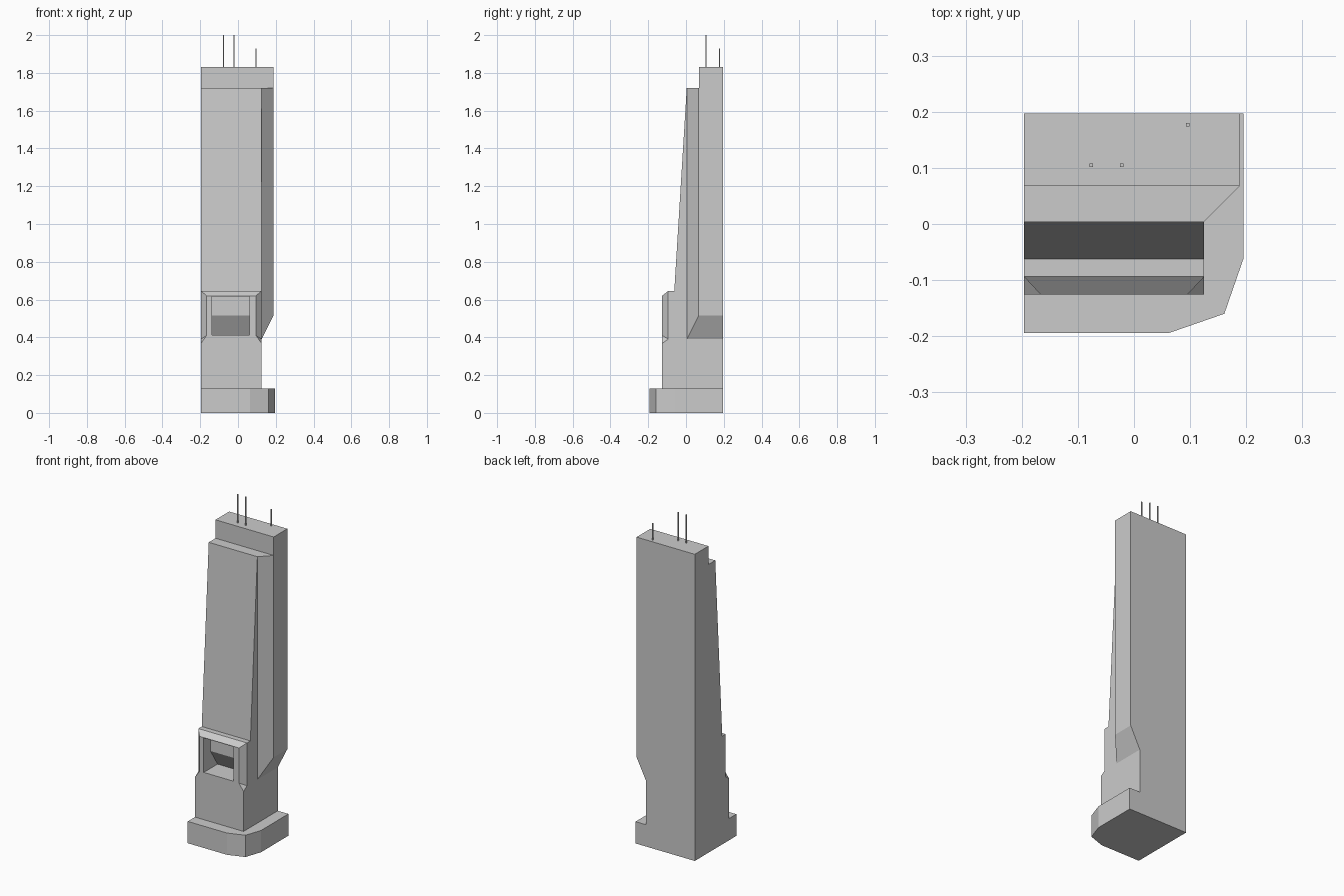
import bpy, bmesh

if "Cube" in bpy.data.objects:
    bpy.data.objects.remove(bpy.data.objects["Cube"])


def prism(name, pts, axis, lo, hi, reshape=None):
    """Extrude a 2D outline along an axis: X takes (y,z), Y takes (x,z), Z takes (x,y)."""
    def place(p, d):
        return {"X": (d, p[0], p[1]), "Y": (p[0], d, p[1]), "Z": (p[0], p[1], d)}[axis]
    bm = bmesh.new()
    a = [bm.verts.new(place(p, lo)) for p in pts]
    b = [bm.verts.new(place(p, hi)) for p in pts]
    if reshape:
        for v in a:
            v.co.z = reshape(v.co)
    bm.faces.new(a)
    bm.faces.new(b)
    n = len(pts)
    for i in range(n):
        j = (i + 1) % n
        bm.faces.new((a[i], a[j], b[j], b[i]))
    bmesh.ops.recalc_face_normals(bm, faces=bm.faces)
    me = bpy.data.meshes.new(name)
    bm.to_mesh(me)
    bm.free()
    ob = bpy.data.objects.new(name, me)
    bpy.context.collection.objects.link(ob)
    return ob


def cut(target, cutter):
    """Subtract the cutter from the target, then discard it."""
    cutter.hide_render = True
    mod = target.modifiers.new("cut", "BOOLEAN")
    mod.operation = "DIFFERENCE"
    mod.solver = "EXACT"
    mod.object = cutter
    bpy.context.view_layer.objects.active = target
    bpy.ops.object.modifier_apply(modifier=mod.name)
    bpy.data.objects.remove(cutter)


# Podium with a faceted front right corner
prism("podium", [(-.196, -.194), (.063, -.194), (.161, -.16), (.195, -.062),
                 (.195, .197), (-.196, .197)], "Z", 0, .13)

# Tower: side profile with leaning front, shoulder and crown
tower = prism("tower", [(.197, .13), (-.126, .13), (-.126, .62), (-.094, .646), (-.062, .646),
                        (.004, 1.72), (.068, 1.72), (.068, 1.83), (.197, 1.83)],
              "X", -.196, .188)

# Narrower lower right side with a sloping underside
cut(tower, prism("side_cutter", [(.125, 0), (.125, .39), (.251, .64), (.251, 0)], "Y", -.4, .4))
# Diagonal front right corner
cut(tower, prism("corner_cutter", [(.125, -.4), (.2505, -.4), (.2505, .13), (.125, .0045)],
                 "Z", 0, 1.9))

# Mirrored chamfers on the sides of the window frame
MID = -.0355
for s in (-1, 1):
    outline = [(MID + s * x, y) for x, y in [(.1155, -.142), (.1755, -.078), (.1755, -.142)]]
    cut(tower, prism("frame_chamfer_cutter", outline, "Z", 0, .7,
                     lambda c, s=s: .368 + 1.4 * (.1605 - s * (c.x - MID)) + .7 * (c.y + .126)))

# Window recess with an undercut back wall
cut(tower, prism("window_cutter", [(-.3, .412), (.004, .412), (-.062, .515), (-.062, .617),
                                   (-.3, .617)], "X", -.138, .06))

# Roof antennas
R = .003
for x, y, top in [(-.076, .105, 2.0), (-.022, .105, 2.0), (.096, .177, 1.93)]:
    prism("antenna", [(x - R, y - R), (x + R, y - R), (x + R, y + R), (x - R, y + R)],
          "Z", 1.83, top)
